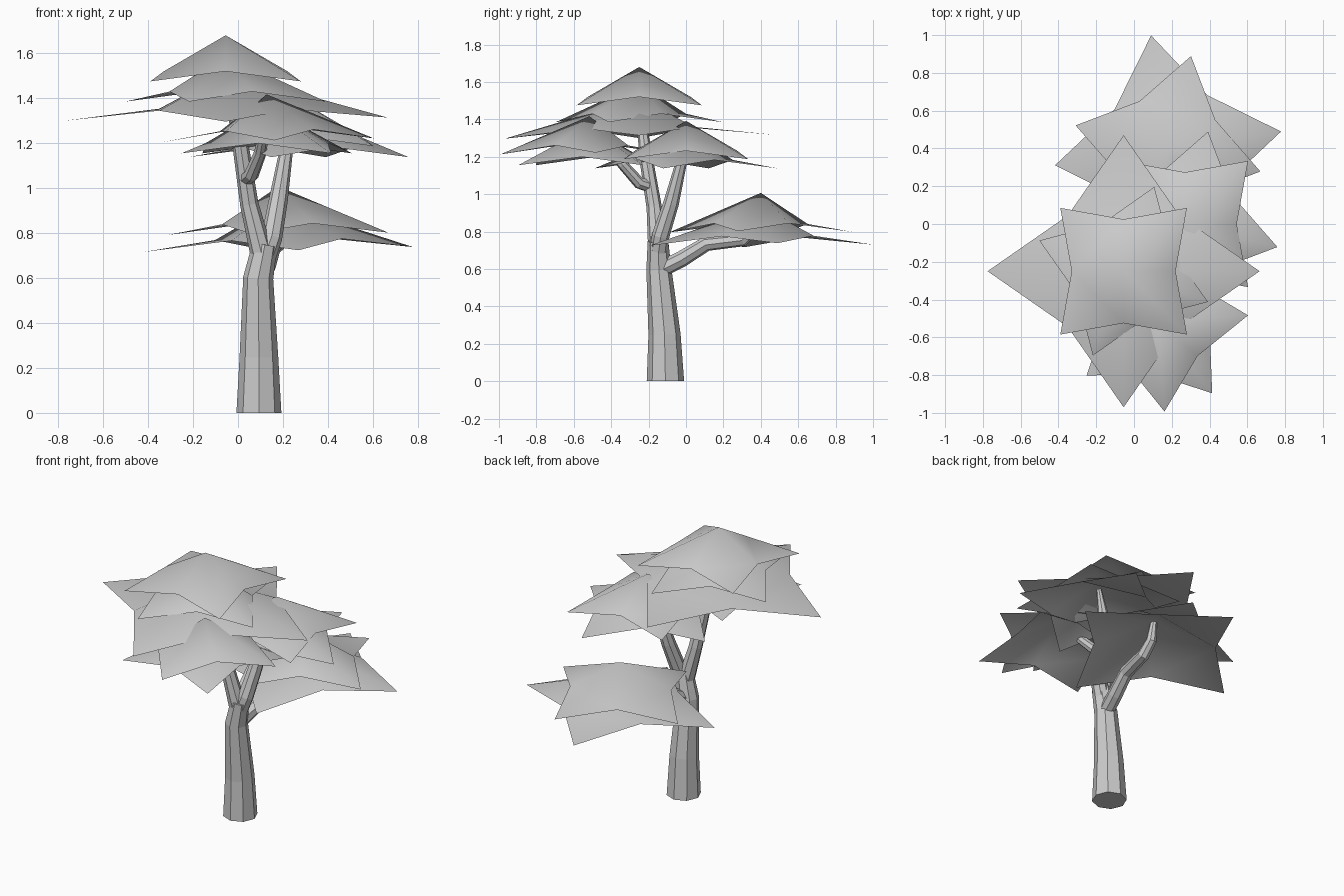
import bpy, bmesh
from math import sin, cos, pi, radians
from mathutils import Vector

if "Cube" in bpy.data.objects:
    bpy.data.objects.remove(bpy.data.objects["Cube"])


def finish(bm, name, smooth=False):
    bmesh.ops.recalc_face_normals(bm, faces=bm.faces)
    mesh = bpy.data.meshes.new(name)
    bm.to_mesh(mesh)
    bm.free()
    for p in mesh.polygons:
        p.use_smooth = smooth
    obj = bpy.data.objects.new(name, mesh)
    bpy.context.collection.objects.link(obj)
    return obj


def limb(name, path, flat_base=False, sides=8):
    """Tapered eight-sided tube through (x, y, z, radius) points."""
    bm = bmesh.new()
    pts = [Vector(p[:3]) for p in path]
    rings = []
    for i, p in enumerate(pts):
        a = (p - pts[i - 1]).normalized() if i else Vector()
        b = (pts[i + 1] - p).normalized() if i < len(pts) - 1 else Vector()
        t = Vector((0, 0, 1)) if flat_base and i == 0 else (a + b).normalized()
        rot = Vector((0, 0, 1)).rotation_difference(t)
        r = path[i][3]
        rings.append([bm.verts.new(p + rot @ Vector((r * cos(2 * pi * k / sides), r * sin(2 * pi * k / sides), 0)))
                      for k in range(sides)])
    for lo, hi in zip(rings, rings[1:]):
        for k in range(sides):
            n = (k + 1) % sides
            bm.faces.new((lo[k], lo[n], hi[n], hi[k]))
    bm.faces.new(rings[0])
    bm.faces.new(rings[-1])
    return finish(bm, name)


def leaf_cap(name, x, y, tip_z, radius, angle, slope=(0, 0), height=0.205, notch=0.58, lift=0.045):
    """Open four-pointed canopy: two points are ridged, the other two droop as flat flaps."""
    bm = bmesh.new()

    def vert(r, a, z):
        dx, dy = r * cos(a), r * sin(a)
        return bm.verts.new((x + dx, y + dy, z + slope[0] * dx + slope[1] * dy))

    apex = vert(0, 0, tip_z + height)
    turns = [radians(angle) + k * pi / 2 for k in range(4)]
    tips = [vert(radius, a, tip_z) for a in turns]
    notches = [vert(radius * notch, a + pi / 4, tip_z + lift) for a in turns]
    for k in range(4):
        if k in (0, 3):
            bm.faces.new((apex, notches[k - 1], tips[k]))
            bm.faces.new((apex, tips[k], notches[k]))
        else:
            bm.faces.new((apex, notches[k - 1], notches[k]))
            bm.faces.new((notches[k - 1], tips[k], notches[k]))
    obj = finish(bm, name, smooth=True)
    # normals must point up on the open sheet
    if obj.data.polygons[0].normal.z < 0:
        obj.data.flip_normals()
    return obj


# Trunk and limbs
limb("trunk", [(0.093, -0.11, 0, 0.1), (0.093, -0.115, 0.25, 0.086),
               (0.09, -0.145, 0.6, 0.067), (0.12, -0.15, 0.75, 0.055)], flat_base=True)
limb("crown_limb", [(0.11, -0.15, 0.69, 0.052), (0.05, -0.17, 0.93, 0.041),
                    (0.01, -0.215, 1.2, 0.036), (-0.05, -0.25, 1.5, 0.018)])
limb("right_limb", [(0.11, -0.15, 0.67, 0.05), (0.15, -0.135, 0.78, 0.047), (0.18, -0.08, 0.95, 0.042),
                    (0.215, -0.025, 1.17, 0.03), (0.255, -0.01, 1.3, 0.015)])
limb("front_limb", [(0.035, -0.19, 1.04, 0.033), (0.06, -0.25, 1.06, 0.033),
                    (0.10, -0.34, 1.16, 0.028), (0.125, -0.47, 1.31, 0.016)])
limb("back_limb", [(0.10, -0.13, 0.60, 0.045), (0.125, -0.02, 0.655, 0.044),
                   (0.15, 0.11, 0.735, 0.04), (0.18, 0.30, 0.755, 0.036), (0.18, 0.37, 0.82, 0.032), (0.18, 0.40, 0.97, 0.016)])

# Foliage clusters: centre x, y, then (tip height, radius, turn, slope) per layer
clusters = {
    "crown_foliage": (-0.055, -0.25, [(1.475, 0.474, 45), (1.385, 0.475, -20), (1.307, 0.72, 0, (0.01, 0.015))]),
    "back_foliage": (0.18, 0.40, [(0.797, 0.504, -14, (0.01, 0), 0.21), (0.727, 0.605, 8.5, (0.017, 0.008))]),
    "right_foliage": (0.27, 0.0, [(1.187, 0.472, 45), (1.138, 0.504, -14)]),
    "front_foliage": (0.128, -0.517, [(1.212, 0.477, 4, (0.02, 0)), (1.155, 0.475, 37)]),
}
for name, (x, y, layers) in clusters.items():
    for i, layer in enumerate(layers):
        leaf_cap(f"{name}_layer_{i + 1}", x, y, *layer)
